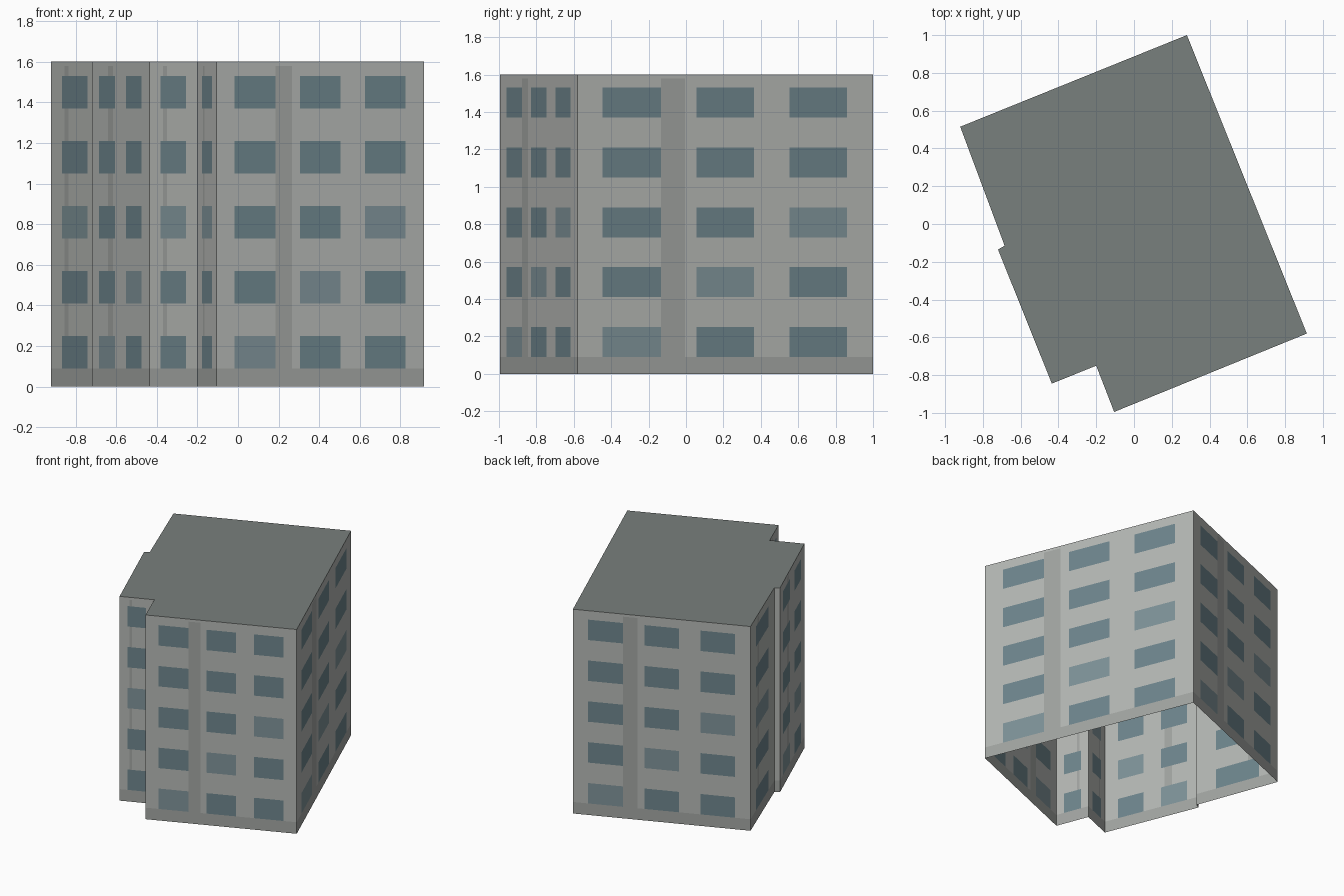
import bpy
import bmesh

if "Cube" in bpy.data.objects:
    bpy.data.objects.remove(bpy.data.objects["Cube"])

HEIGHT = 1.6
# Footprint, counter-clockwise seen from above: (x, y, window columns of the wall that starts here)
PLAN = [(-0.92, 0.515, 1), (-0.685, -0.115, 0), (-0.72, -0.135, 2), (-0.435, -0.845, 1),
        (-0.2, -0.75, 1), (-0.105, -0.995, 3), (0.915, -0.58, 3), (0.28, 1.0, 3)]
# Window spans as fractions of the wall length
COLUMNS = {0: [], 1: [(0.23, 0.76)], 2: [(0.125, 0.4), (0.59, 0.86)],
           3: [(0.085, 0.283), (0.403, 0.598), (0.717, 0.912)]}
FLOORS = [(0.09 + 0.32 * i, 0.25 + 0.32 * i) for i in range(5)]
STRIP = (0.283, 0.363)
PLINTH, STRIP_TOP = 0.09, 1.58


def material(name, rgb):
    m = bpy.data.materials.new(name)
    m.diffuse_color = (*rgb, 1)
    m.use_nodes = True
    m.node_tree.nodes["Principled BSDF"].inputs["Base Color"].default_value = m.diffuse_color
    return m


WALL, TRIM, GLASS, GLASS_LIGHT = range(4)
wall_materials = [material("wall", (0.46, 0.475, 0.455)),
                  material("trim", (0.36, 0.375, 0.36)),
                  material("glass", (0.155, 0.235, 0.265)),
                  material("light_glass", (0.21, 0.29, 0.315))]


def make_object(name, bm, materials):
    mesh = bpy.data.meshes.new(name)
    bm.to_mesh(mesh)
    bm.free()
    for m in materials:
        mesh.materials.append(m)
    obj = bpy.data.objects.new(name, mesh)
    bpy.context.collection.objects.link(obj)
    return obj


def cell_material(u, z, columns):
    if z < PLINTH:
        return TRIM
    for c, (u0, u1) in enumerate(COLUMNS[columns]):
        for f, (z0, z1) in enumerate(FLOORS):
            if u0 < u < u1 and z0 < z < z1:
                bright = f == (2 if columns == 1 else c)
                return GLASS_LIGHT if bright else GLASS
    if columns and STRIP[0] < u < STRIP[1] and z < STRIP_TOP:
        return TRIM
    return WALL


# Facades: each wall is a flat grid, with cells coloured as glass, plinth or strip
bm = bmesh.new()
levels = sorted({0, HEIGHT, PLINTH, STRIP_TOP} | {z for f in FLOORS for z in f})
for i, (x0, y0, columns) in enumerate(PLAN):
    x1, y1, _ = PLAN[(i + 1) % len(PLAN)]
    cuts = {0, 1} | {u for c in COLUMNS[columns] for u in c}
    cuts = sorted(cuts | set(STRIP) if columns else cuts)
    grid = [[bm.verts.new((x0 + (x1 - x0) * u, y0 + (y1 - y0) * u, z)) for z in levels]
            for u in cuts]
    for a in range(len(cuts) - 1):
        for b in range(len(levels) - 1):
            face = bm.faces.new((grid[a][b], grid[a + 1][b], grid[a + 1][b + 1], grid[a][b + 1]))
            face.material_index = cell_material((cuts[a] + cuts[a + 1]) / 2,
                                                (levels[b] + levels[b + 1]) / 2, columns)
bmesh.ops.remove_doubles(bm, verts=bm.verts, dist=0.0005)
make_object("facade_walls", bm, wall_materials)

# Flat roof; the underside stays open
bm = bmesh.new()
bm.faces.new([bm.verts.new((x, y, HEIGHT)) for x, y, _ in PLAN])
make_object("roof", bm, [material("roof", (0.19, 0.215, 0.205))])
